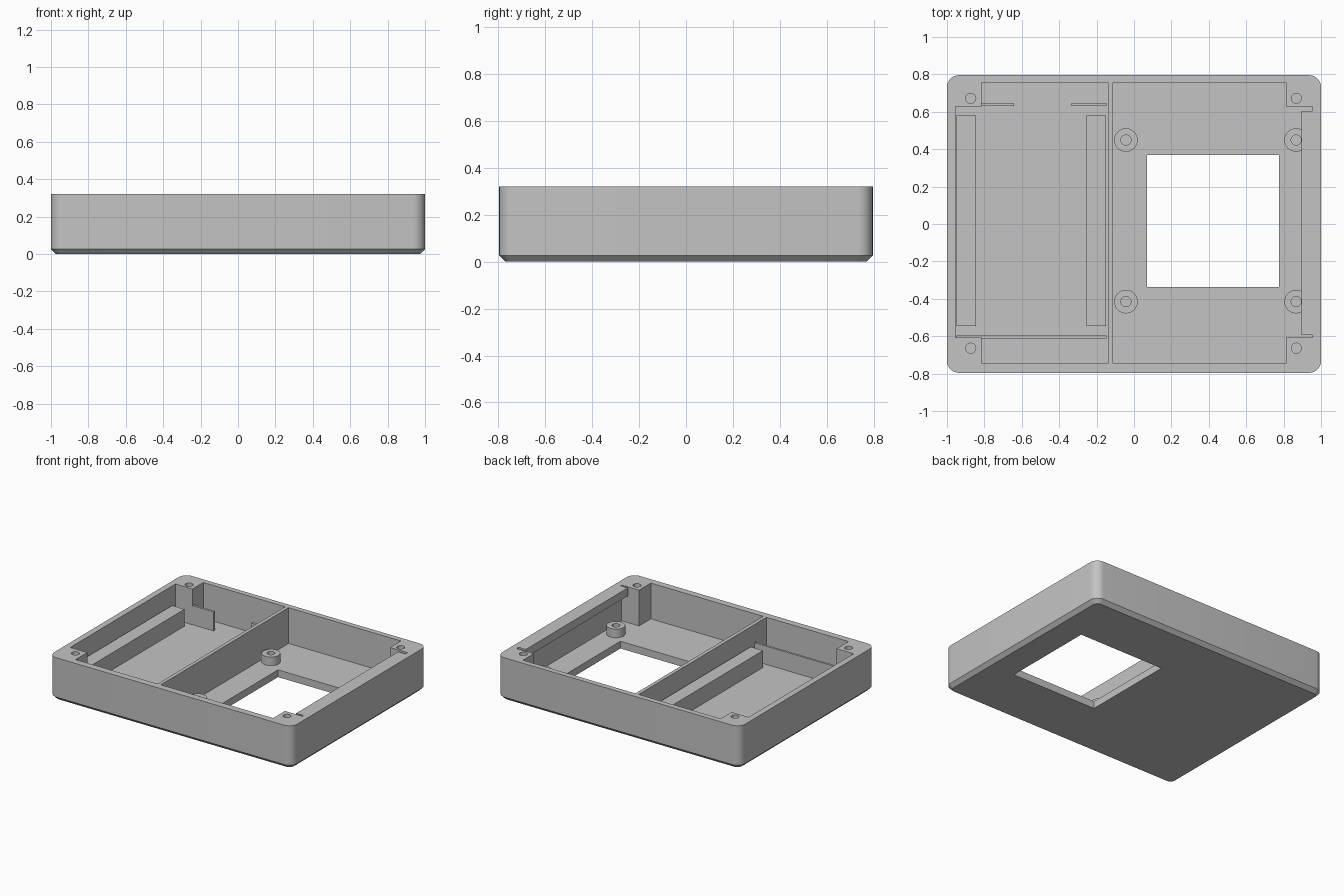
import bpy, bmesh, math

if "Cube" in bpy.data.objects:
    bpy.data.objects.remove(bpy.data.objects["Cube"], do_unlink=True)

GREY = (0.55, 0.55, 0.55, 1)
mat = bpy.data.materials.new("grey plastic")
mat.use_nodes = True
mat.diffuse_color = GREY
mat.node_tree.nodes["Principled BSDF"].inputs["Base Color"].default_value = GREY

HX, HY, TOP = 1.0, 0.796, 0.32
FLOOR, RADIUS, CHAMFER = 0.054, 0.065, 0.027
HOLE = 0.027


def loft(name, rings):
    """Closed solid through rings of (outline, height)."""
    bm = bmesh.new()
    loops = [[bm.verts.new((x, y, z)) for x, y in pts] for pts, z in rings]
    n = len(loops[0])
    bm.faces.new(loops[0][::-1])
    bm.faces.new(loops[-1])
    for a, b in zip(loops, loops[1:]):
        for i in range(n):
            j = (i + 1) % n
            bm.faces.new((a[i], a[j], b[j], b[i]))
    bmesh.ops.recalc_face_normals(bm, faces=bm.faces)
    mesh = bpy.data.meshes.new(name)
    bm.to_mesh(mesh)
    bm.free()
    mesh.materials.append(mat)
    ob = bpy.data.objects.new(name, mesh)
    bpy.context.collection.objects.link(ob)
    return ob


def prism(name, pts, z0, z1):
    return loft(name, [(pts, z0), (pts, z1)])


def box(name, x0, x1, y0, y1, z0, z1):
    return prism(name, [(x0, y0), (x1, y0), (x1, y1), (x0, y1)], z0, z1)


def cylinder(name, x, y, r, z0, z1, n=32):
    turn = [math.tau * i / n for i in range(n)]
    return prism(name, [(x + r * math.cos(t), y + r * math.sin(t)) for t in turn], z0, z1)


def rounded(hx, hy, r, steps=8):
    pts = []
    for k, (sx, sy) in enumerate([(1, 1), (-1, 1), (-1, -1), (1, -1)]):
        for i in range(steps + 1):
            t = (k + i / steps) * math.pi / 2
            pts.append((sx * (hx - r) + r * math.cos(t), sy * (hy - r) + r * math.sin(t)))
    return pts


def activate(ob):
    bpy.ops.object.select_all(action='DESELECT')
    ob.select_set(True)
    bpy.context.view_layer.objects.active = ob


def cut(ob, cutter):
    cutter.hide_render = True
    mod = ob.modifiers.new("cut", 'BOOLEAN')
    mod.operation = 'DIFFERENCE'
    mod.solver = 'EXACT'
    mod.object = cutter
    activate(ob)
    bpy.ops.object.modifier_apply(modifier=mod.name)
    bpy.data.objects.remove(cutter, do_unlink=True)


def smooth(ob):
    activate(ob)
    bpy.ops.object.shade_smooth_by_angle(angle=math.radians(30))


# Outer shell with rounded corners and a chamfered base
outer = rounded(HX, HY, RADIUS)
base = rounded(HX - CHAMFER, HY - CHAMFER, RADIUS - CHAMFER)
case = loft("case_shell", [(base, 0), (outer, CHAMFER), (outer, TOP)])

# Two compartments, leaving a divider and four solid corner blocks
Y0, Y1, B0, B1 = -0.746, 0.756, -0.608, 0.628


def compartment(inner, block, wall):
    return [(inner, Y0), (block, Y0), (block, B0), (wall, B0),
            (wall, B1), (block, B1), (block, Y1), (inner, Y1)]


cut(case, prism("left_cutter", compartment(-0.14, -0.815, -0.955), FLOOR, 0.5))
cut(case, prism("right_cutter", compartment(-0.113, 0.812, 0.955), FLOOR, 0.5))

# Square display opening
cut(case, box("window_cutter", 0.07, 0.775, -0.336, 0.37, -0.2, 0.2))

# Screw holes in the corner blocks
for x in (-0.873, 0.868):
    for y in (-0.664, 0.672):
        cut(case, cylinder("hole_cutter", x, y, HOLE, 0.1, 0.5))
smooth(case)

# Overhanging lip on the side wall
box("side_lip", 0.895, 0.955, -0.594, 0.604, TOP - 0.06, TOP)

# Hollow mounting posts
for x in (-0.043, 0.867):
    for y in (-0.415, 0.449):
        post = cylinder("mounting_post", x, y, 0.063, FLOOR, 0.118)
        cut(post, cylinder("post_cutter", x, y, HOLE, FLOOR + 0.002, 0.3))
        smooth(post)

# Support rails along the narrow compartment
for name, x in (("outer_rail", -0.948), ("inner_rail", -0.253)):
    box(name, x, x + 0.102, -0.545, 0.58, FLOOR, 0.18)

# Upright fences at both ends of the rails
box("back_fence_outer", -0.815, -0.642, 0.63, 0.648, FLOOR, 0.195)
box("back_fence_inner", -0.335, -0.148, 0.63, 0.648, FLOOR, 0.195)
box("front_fence", -0.948, -0.148, -0.612, -0.596, FLOOR, 0.19)
